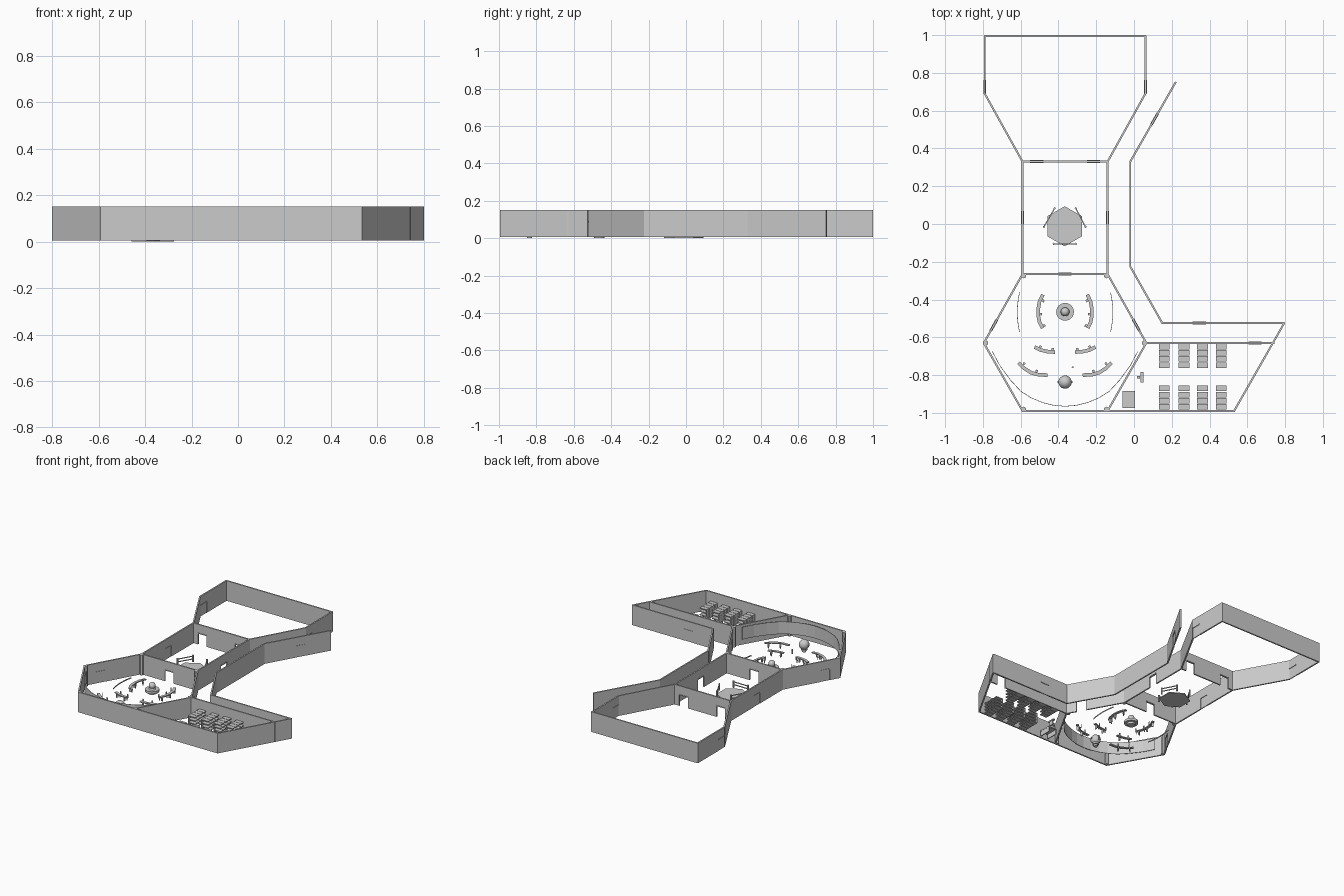
import bpy, bmesh, math
from mathutils import Matrix, Vector

if "Cube" in bpy.data.objects:
    bpy.data.objects.remove(bpy.data.objects["Cube"])

Z0, Z1, T = 0.006, 0.152, 0.010      # wall base, wall top, wall thickness
DOOR_W, DOOR_H = 0.07, 0.088
CX = -0.365                          # symmetry line of the main rooms


def box(bm, x, y, z0, z1, sx, sy, ang=0):
    m = (Matrix.Translation((x, y, (z0 + z1) / 2)) @ Matrix.Rotation(ang, 4, 'Z')
         @ Matrix.Diagonal((sx, sy, z1 - z0, 1)))
    bmesh.ops.create_cube(bm, size=1, matrix=m)


def cone(bm, x, y, z0, z1, r0, r1, n=24):
    bmesh.ops.create_cone(bm, cap_ends=True, segments=n, radius1=r0, radius2=r1, depth=z1 - z0,
                          matrix=Matrix.Translation((x, y, (z0 + z1) / 2)))


def finish(name, bm, smooth=False):
    me = bpy.data.meshes.new(name)
    bm.to_mesh(me)
    bm.free()
    ob = bpy.data.objects.new(name, me)
    bpy.context.collection.objects.link(ob)
    if smooth:
        bpy.ops.object.select_all(action='DESELECT')
        bpy.context.view_layer.objects.active = ob
        ob.select_set(True)
        bpy.ops.object.shade_smooth_by_angle(angle=math.radians(35))
    return ob


def wall(name, a, b, doors=(), closed=False):
    """Straight wall from a to b; doors are distances along it to door centres."""
    a, b = Vector(a), Vector(b)
    d = (b - a).normalized()
    ang = math.atan2(d.y, d.x)
    bm = bmesh.new()

    def span(s, e, z0, z1, t):
        c = a + d * (s + e) / 2
        box(bm, c.x, c.y, z0, z1, e - s, t, ang)
    pos = -T / 4
    for c in doors:
        s, e = c - DOOR_W / 2, c + DOOR_W / 2
        span(pos, s, Z0, Z1, T)
        span(s, e, DOOR_H, Z1, T)
        span(s, e, DOOR_H - 0.003, DOOR_H + 0.003, 0.015)
        if closed:
            span(s, e, Z0, DOOR_H, T * 0.6)
        pos = e
    span(pos, (b - a).length + T / 4, Z0, Z1, T)
    finish(name, bm)


# rear room
wall("rear_room_back_wall", (-0.79, 0.995), (0.06, 0.995))
wall("rear_room_left_wall", (-0.79, 0.69), (-0.79, 0.995), [0.037], True)
wall("rear_room_right_wall", (0.06, 0.69), (0.06, 0.995), [0.037], True)
wall("rear_room_left_slant", (-0.79, 0.69), (-0.59, 0.33))
wall("rear_room_right_slant", (0.06, 0.69), (-0.14, 0.33))
# middle room
wall("middle_back_wall", (-0.59, 0.33), (-0.14, 0.33), [0.075, 0.375])
wall("middle_left_wall", (-0.59, -0.265), (-0.59, 0.33), [0.3], True)
wall("middle_right_wall", (-0.14, -0.265), (-0.14, 0.33), [0.3])
wall("middle_front_wall", (-0.59, -0.265), (-0.14, -0.265), [0.225])
# six-sided control room
wall("control_back_left_wall", (-0.59, -0.265), (-0.795, -0.63), [0.31], True)
wall("control_back_right_wall", (-0.14, -0.265), (0.065, -0.63), [0.31])
wall("control_front_left_wall", (-0.795, -0.63), (-0.59, -0.99))
wall("control_front_right_wall", (0.065, -0.63), (-0.14, -0.99))
# lecture room and corridor
wall("front_wall", (-0.59, -0.99), (0.53, -0.99))
wall("lecture_back_wall", (0.065, -0.63), (0.74, -0.63), [0.575])
wall("lecture_right_wall", (0.53, -0.99), (0.795, -0.525))
wall("corridor_front_wall", (0.15, -0.525), (0.795, -0.525), [0.195], True)
wall("corridor_slant_wall", (0.15, -0.525), (-0.02, -0.225))
wall("corridor_straight_wall", (-0.02, -0.225), (-0.02, 0.33))
wall("corridor_rear_slant", (-0.02, 0.33), (0.22, 0.75), [0.26], True)

# corner posts of the control room
bm = bmesh.new()
for x, y in [(-0.59, -0.265), (-0.14, -0.265), (0.065, -0.63),
             (-0.14, -0.99), (-0.59, -0.99), (-0.795, -0.63)]:
    inward = (Vector((CX, -0.63)) - Vector((x, y))).normalized() * 0.012
    cone(bm, x + inward.x, y + inward.y, Z0, Z1, 0.013, 0.013, 6)
finish("corner_posts", bm)


def ribbon(name, pts, z0, z1, t):
    """Upright band along a path."""
    bm = bmesh.new()
    for p, q in zip(pts, pts[1:]):
        box(bm, (p[0] + q[0]) / 2, (p[1] + q[1]) / 2, z0, z1, math.dist(p, q), t,
            math.atan2(q[1] - p[1], q[0] - p[0]))
    return finish(name, bm)


# curved screen wall and side steps
half = [(0.385, -0.675), (0.345, -0.75), (0.29, -0.825), (0.235, -0.885),
        (0.18, -0.92), (0.12, -0.945), (0.06, -0.96)]
path = [(CX + x, y) for x, y in half] + [(CX, -0.965)] + [(CX - x, y) for x, y in reversed(half)]
ribbon("curved_screen_wall", path, 0.05, 0.14, 0.003)
for side, s in (("left", -1), ("right", 1)):
    arc = [(CX + s * (0.253 - 1.1 * v * v), -0.467 + v)
           for v in (-0.105, -0.07, -0.035, 0, 0.035, 0.07, 0.105)]
    ribbon("side_step_" + side, arc, Z0, 0.014, 0.003)


def console(name, pts):
    """Curved desk on legs with a raised back edge and stools."""
    bm = bmesh.new()
    for i, (p, q) in enumerate(zip(pts, pts[1:])):
        x, y = (p[0] + q[0]) / 2, (p[1] + q[1]) / 2
        a = math.atan2(q[1] - p[1], q[0] - p[0])
        n = math.dist(p, q)
        box(bm, x, y, 0.034, 0.041, n + 0.003, 0.019, a)
        if i % 2 == 0:
            box(bm, x, y, Z0, 0.034, 0.006, 0.014, a)
            v = (Vector((CX, -0.56)) - Vector((x, y))).normalized() * 0.017
            cone(bm, x + v.x, y + v.y, Z0, 0.022, 0.003, 0.003, 8)
            cone(bm, x + v.x, y + v.y, 0.022, 0.027, 0.007, 0.007, 8)
            box(bm, x + v.x * 1.35, y + v.y * 1.35, 0.027, 0.05, 0.010, 0.003, a)
    finish(name, bm)


for side, s in (("left", -1), ("right", 1)):
    console("side_console_" + side, [(CX + s * x, y) for x, y in
            [(0.118, -0.375), (0.135, -0.41), (0.142, -0.45), (0.142, -0.485),
             (0.135, -0.52), (0.12, -0.55)]])
    console("inner_console_" + side, [(CX + s * x, y) for x, y in
            [(0.16, -0.652), (0.13, -0.667), (0.095, -0.675), (0.055, -0.678)]])
    console("outer_console_" + side, [(CX + s * x, y) for x, y in
            [(0.245, -0.735), (0.215, -0.765), (0.18, -0.787), (0.14, -0.798), (0.095, -0.80)]])


# globes on pedestals
def globe(name, y, r_base, r_ball, z):
    bm = bmesh.new()
    cone(bm, CX, y, 0.002, 0.016, r_base * 0.6, r_base * 0.6)
    cone(bm, CX, y, 0.016, 0.034, r_base, r_base)
    cone(bm, CX, y, 0.034, z, r_base * 0.5, r_ball * 0.5)
    bmesh.ops.create_uvsphere(bm, u_segments=24, v_segments=12, radius=r_ball,
                              matrix=Matrix.Translation((CX, y, z)))
    finish(name, bm, True)


globe("rear_globe", -0.465, 0.047, 0.023, 0.058)
globe("front_globe", -0.837, 0.022, 0.035, 0.055)
bm = bmesh.new()
box(bm, CX, -0.837, 0.052, 0.058, 0.078, 0.012)
finish("front_globe_band", bm)
bm = bmesh.new()
cone(bm, CX + 0.04, -0.758, Z0, 0.04, 0.005, 0.005, 8)
finish("small_post", bm)

# six-sided platform with posts and rails
bm = bmesh.new()
bmesh.ops.create_cone(bm, cap_ends=True, segments=6, radius1=0.106, radius2=0.106, depth=0.006,
                      matrix=Matrix.Translation((-0.367, -0.012, 0.003)))
finish("platform", bm)
posts = [(-0.477, -0.015), (-0.42, 0.083), (-0.308, 0.083),
         (-0.257, -0.015), (-0.308, -0.105), (-0.425, -0.105)]
bm = bmesh.new()
for x, y in posts:
    cone(bm, x, y, Z0, 0.055, 0.006, 0.006, 8)
for i in (0, 2, 4):
    p, q = posts[i], posts[i + 1]
    for z in (0.025, 0.045):
        box(bm, (p[0] + q[0]) / 2, (p[1] + q[1]) / 2, z, z + 0.005, math.dist(p, q), 0.006,
            math.atan2(q[1] - p[1], q[0] - p[0]))
finish("platform_rails", bm)

# stacked units in the lecture room
for row, y0 in (("rear", -0.763), ("front", -0.984)):
    for i, x in enumerate((0.16, 0.265, 0.363, 0.462)):
        bm = bmesh.new()
        for k in range(4):
            y = y0 + 0.016 + k * 0.0325
            for z in (0.008, 0.032, 0.056, 0.08):
                box(bm, x, y, z, z + 0.006, 0.057, 0.029)
            box(bm, x - 0.026, y, 0.008, 0.086, 0.004, 0.029)
        finish(f"{row}_unit_{i + 1}", bm)

# desk and lectern
bm = bmesh.new()
box(bm, -0.028, -0.93, 0.04, 0.047, 0.068, 0.09)
for sx in (-1, 1):
    box(bm, -0.028 + sx * 0.03, -0.93, Z0, 0.04, 0.006, 0.086)
finish("desk", bm)
bm = bmesh.new()
box(bm, 0.043, -0.812, 0.036, 0.044, 0.016, 0.056)
box(bm, 0.043, -0.812, Z0, 0.036, 0.010, 0.03)
box(bm, 0.024, -0.812, Z0, 0.026, 0.014, 0.012)
finish("lectern", bm)
